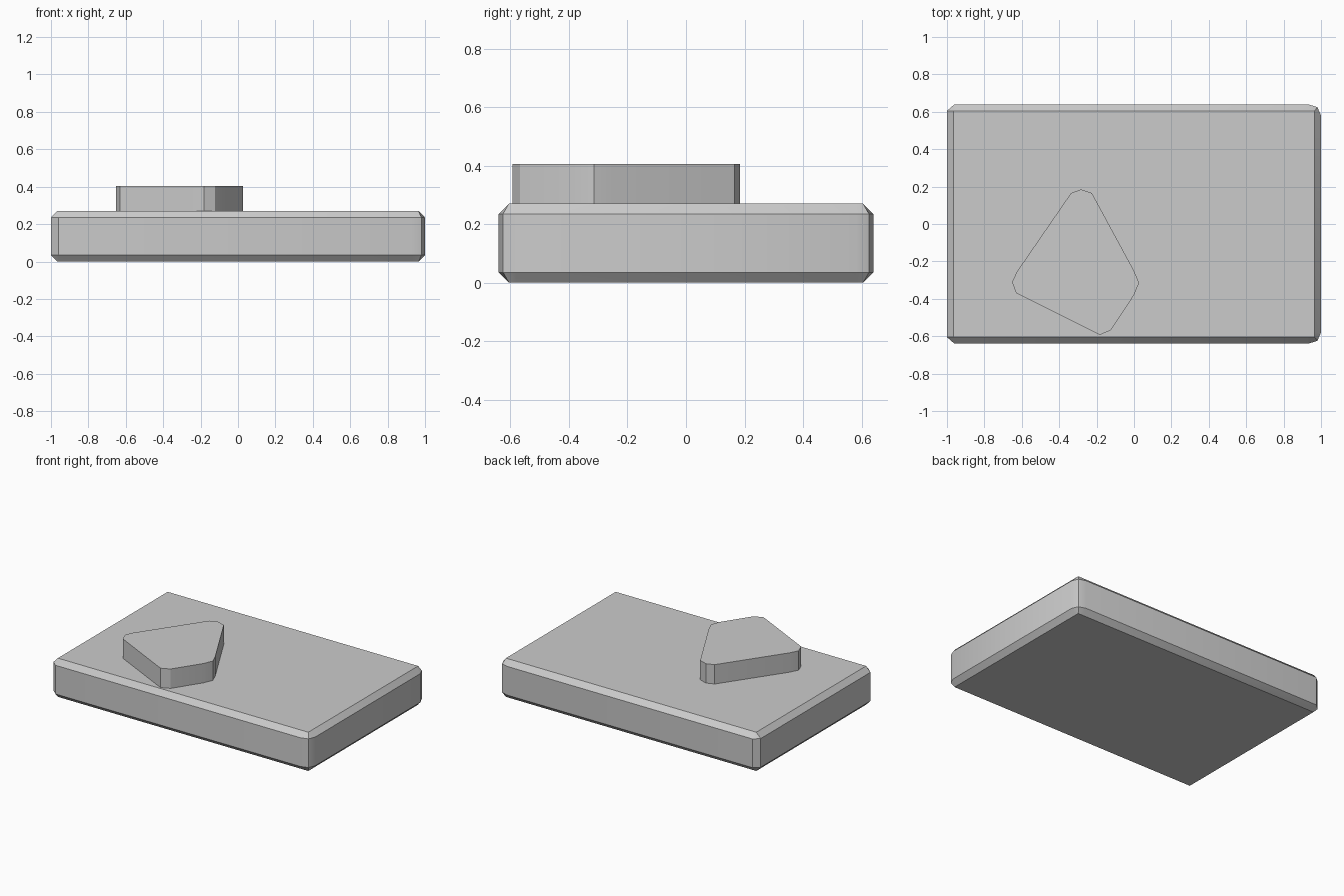
import bpy
import bmesh
import math

cube = bpy.data.objects.get("Cube")
if cube:
    bpy.data.objects.remove(cube, do_unlink=True)

grey = bpy.data.materials.new("light_grey")
grey.use_nodes = True
grey.diffuse_color = (0.6, 0.6, 0.6, 1)
grey.node_tree.nodes["Principled BSDF"].inputs["Base Color"].default_value = (0.6, 0.6, 0.6, 1)


def loft(name, layers):
    """Skin matching outlines, each given as (height, points), and cap both ends."""
    bm = bmesh.new()
    rings = [[bm.verts.new((x, y, z)) for x, y in pts] for z, pts in layers]
    n = len(rings[0])
    for low, high in zip(rings, rings[1:]):
        for i in range(n):
            j = (i + 1) % n
            bm.faces.new((low[i], low[j], high[j], high[i]))
    bm.faces.new(rings[0])
    bm.faces.new(rings[-1])
    bmesh.ops.recalc_face_normals(bm, faces=bm.faces)
    mesh = bpy.data.meshes.new(name)
    bm.to_mesh(mesh)
    bm.free()
    mesh.materials.append(grey)
    obj = bpy.data.objects.new(name, mesh)
    bpy.context.collection.objects.link(obj)
    bpy.ops.object.select_all(action="DESELECT")
    obj.select_set(True)
    bpy.context.view_layer.objects.active = obj
    bpy.ops.object.shade_smooth_by_angle(angle=math.radians(32))
    return obj


# Base slab: back half of the outline, mirrored to the front
back = [(1, 0.58), (0.98, 0.625), (0.93, 0.64), (-0.96, 0.64), (-1, 0.605)]
outer = back + [(x, -y) for x, y in reversed(back)]


def clamp(value, limit):
    return max(-limit, min(limit, value))


# Chamfered rims, nearly square at the inner corners
inner = [(clamp(x, 0.966), clamp(y, 0.605)) for x, y in outer]
loft("base_slab", [(0, inner), (0.035, outer), (0.235, outer), (0.27, inner)])

# Raised four-cornered block with softened corners
kite = [(-0.337, 0.165), (-0.283, 0.185), (-0.225, 0.165),
        (0, -0.25), (0.027, -0.315), (0, -0.38),
        (-0.123, -0.567), (-0.182, -0.593), (-0.24, -0.565),
        (-0.63, -0.37), (-0.652, -0.31), (-0.626, -0.255)]
loft("raised_block", [(0.26, kite), (0.405, kite)])
